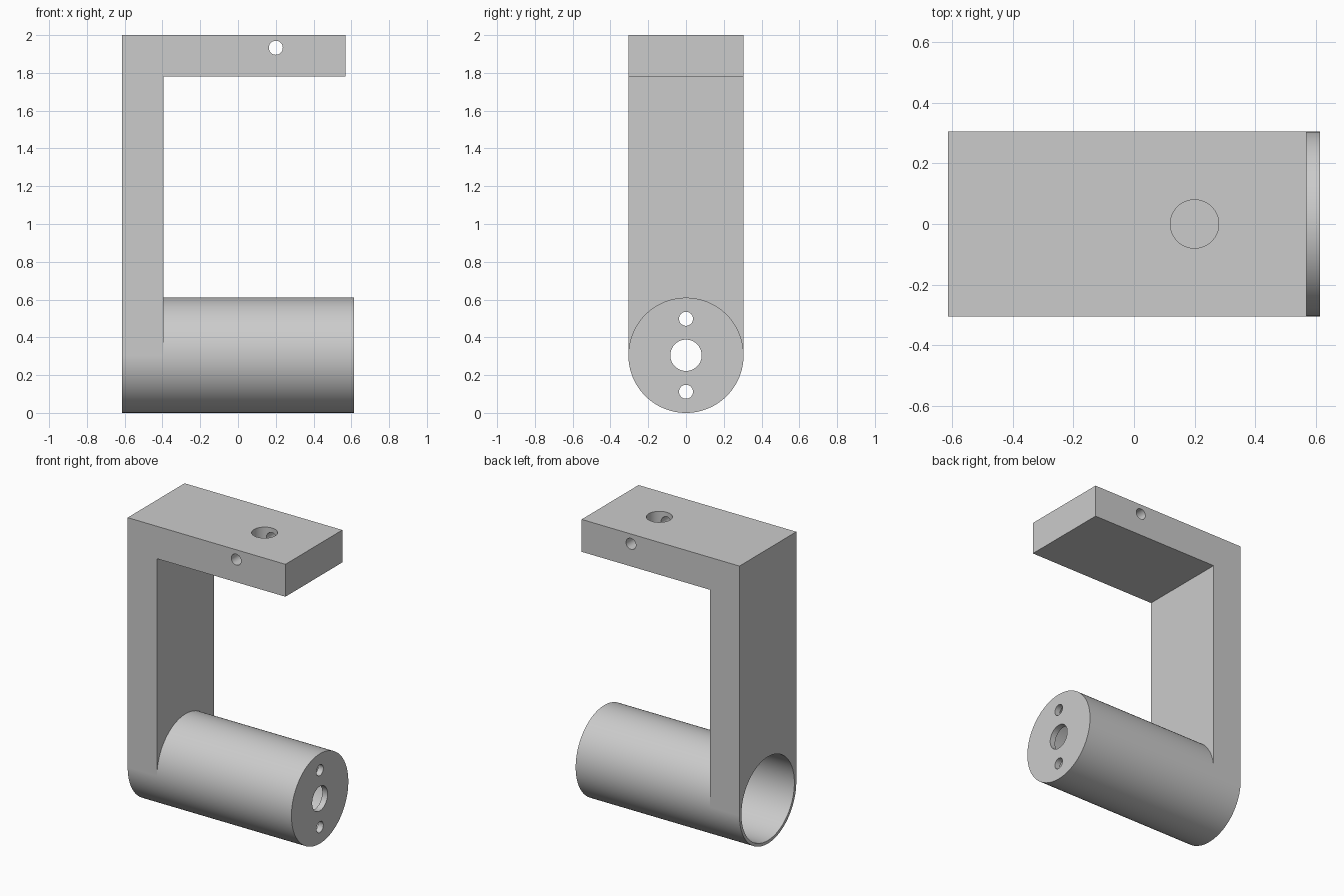
import bpy, bmesh, math
from mathutils import Matrix

cube = bpy.data.objects.get("Cube")
if cube:
    bpy.data.objects.remove(cube, do_unlink=True)

R = 0.305          # tube radius, half the bracket width
LEFT, RIGHT = -0.615, 0.615
ARM_IN = -0.395    # inner face of the arm
SEG = 128

grey = bpy.data.materials.new("light_grey")
grey.use_nodes = True
grey.diffuse_color = (0.6, 0.6, 0.6, 1)
grey.node_tree.nodes["Principled BSDF"].inputs["Base Color"].default_value = (0.6, 0.6, 0.6, 1)


def make(name, bm):
    bmesh.ops.recalc_face_normals(bm, faces=bm.faces)
    mesh = bpy.data.meshes.new(name)
    bm.to_mesh(mesh)
    bm.free()
    mesh.materials.append(grey)
    obj = bpy.data.objects.new(name, mesh)
    bpy.context.collection.objects.link(obj)
    return obj


def box(name, lo, hi):
    bm = bmesh.new()
    bmesh.ops.create_cube(bm, size=1)
    for v in bm.verts:
        v.co = [l + (c + 0.5) * (h - l) for c, l, h in zip(v.co, lo, hi)]
    return make(name, bm)


def rod(name, axis, radius, start, end, centre, seg=SEG):
    """Cylinder along an axis; centre is its middle point off that axis."""
    bm = bmesh.new()
    bmesh.ops.create_cone(bm, cap_ends=True, segments=seg, radius1=radius,
                          radius2=radius, depth=end - start)
    turn = {"X": Matrix.Rotation(math.pi / 2, 4, "Y"),
            "Y": Matrix.Rotation(math.pi / 2, 4, "X"),
            "Z": Matrix.Identity(4)}[axis]
    place = list(centre)
    place["XYZ".index(axis)] = (start + end) / 2
    bmesh.ops.transform(bm, matrix=Matrix.Translation(place) @ turn, verts=bm.verts)
    return make(name, bm)


def finish(obj, cutters=()):
    bpy.ops.object.select_all(action="DESELECT")
    bpy.context.view_layer.objects.active = obj
    obj.select_set(True)
    for c in cutters:
        c.hide_render = True
        mod = obj.modifiers.new("cut", "BOOLEAN")
        mod.operation, mod.solver, mod.object = "DIFFERENCE", "EXACT", c
        bpy.ops.object.modifier_apply(modifier=mod.name)
        bpy.data.objects.remove(c, do_unlink=True)
    bpy.ops.object.shade_smooth_by_angle(angle=math.radians(30))


# Tube, open on one end, with a drilled plate closing the other
tube = rod("tube", "X", R, LEFT, RIGHT, (0, 0, R))
cuts = [rod("bore", "X", 0.284, LEFT - 0.1, RIGHT - 0.04, (0, 0, R))]
for z, r in ((R, 0.083), (R + 0.193, 0.037), (R - 0.193, 0.037)):
    cuts.append(rod("plate_hole", "X", r, 0.4, 0.8, (0, 0, z), 48))
finish(tube, cuts)

# Upright arm, its lower end arched over the tube
bm = bmesh.new()
arch = [(R * math.cos(a), R + R * math.sin(a))
        for a in (math.pi * i / (SEG // 2) for i in range(SEG // 2 + 1))]
outline = arch + [(-R, 1.78), (R, 1.78)]
face = bm.faces.new([bm.verts.new((LEFT, y, z)) for y, z in outline])
ext = bmesh.ops.extrude_face_region(bm, geom=[face], use_keep_orig=True)
for v in ext["geom"]:
    if isinstance(v, bmesh.types.BMVert):
        v.co.x = ARM_IN
finish(make("upright_arm", bm))

# Top bar with a blind socket and a cross pin hole
bar = box("top_bar", (LEFT, -R, 1.78), (0.57, R, 2))
finish(bar, [rod("socket", "Z", 0.08, 1.86, 2.1, (0.2, 0, 0), 64),
             rod("pin_hole", "Y", 0.037, -0.5, 0.5, (0.2, 0, 1.933), 48)])
